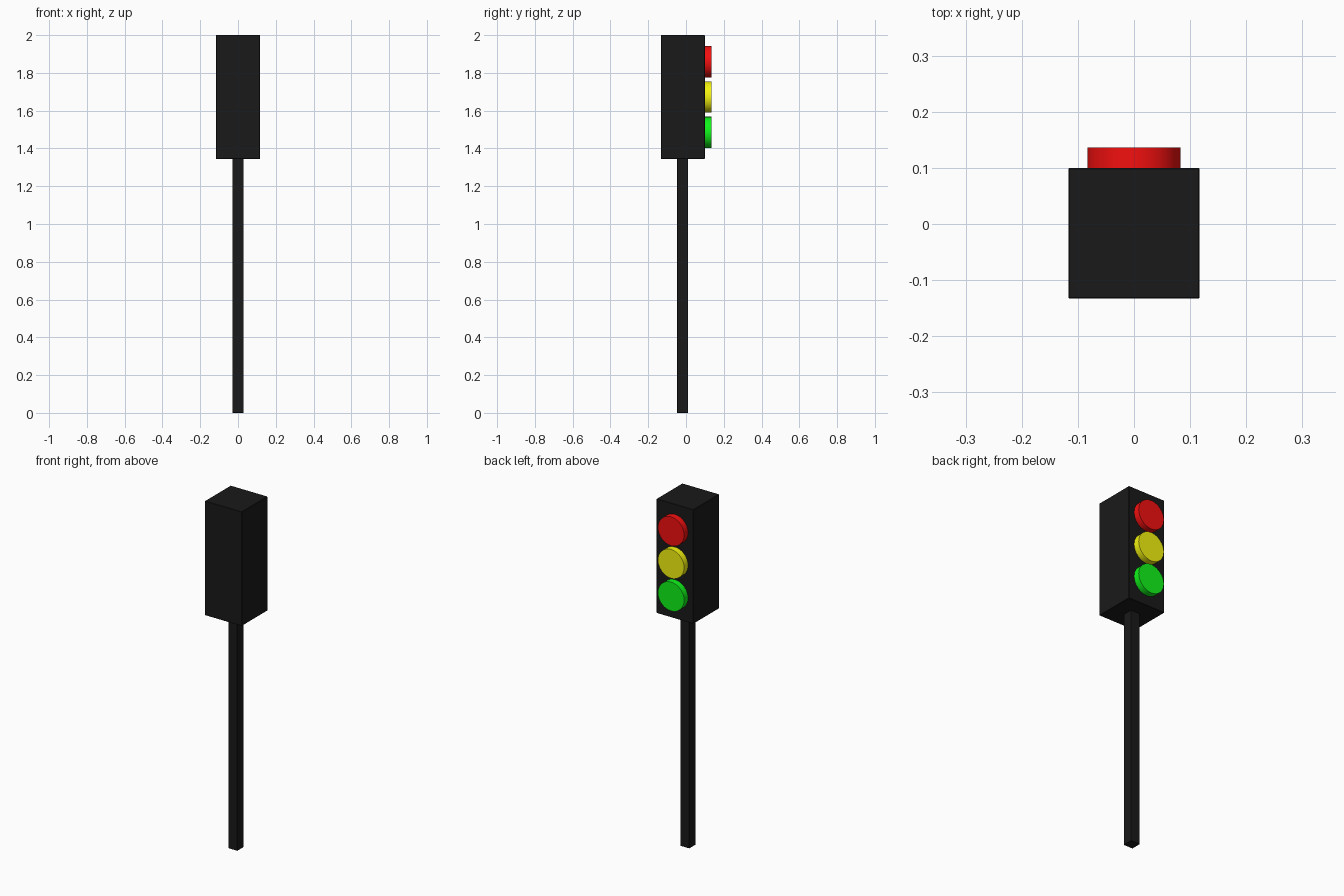
import bpy
from math import radians

default = bpy.data.objects.get("Cube")
if default:
    bpy.data.objects.remove(default, do_unlink=True)


def material(name, rgb):
    mat = bpy.data.materials.new(name)
    mat.use_nodes = True
    mat.diffuse_color = (*rgb, 1)
    mat.node_tree.nodes["Principled BSDF"].inputs["Base Color"].default_value = (*rgb, 1)
    return mat


def box(name, low, high, mat, bevel):
    size = [b - a for a, b in zip(low, high)]
    centre = [(a + b) / 2 for a, b in zip(low, high)]
    bpy.ops.mesh.primitive_cube_add(size=1, location=centre)
    obj = bpy.context.object
    obj.name = name
    obj.scale = size
    bpy.ops.object.transform_apply(location=False, rotation=False, scale=True)
    obj.data.materials.append(mat)
    mod = obj.modifiers.new("edge_softening", "BEVEL")
    mod.width = bevel
    mod.segments = 1
    return obj


def lamp(name, z, mat):
    # Disc facing the back, with its inner end sunk into the housing
    back, front = 0.08, 0.136
    bpy.ops.mesh.primitive_cylinder_add(
        vertices=32, radius=0.083, depth=front - back,
        location=(0, (back + front) / 2, z), rotation=(radians(90), 0, 0))
    obj = bpy.context.object
    obj.name = name
    obj.data.materials.append(mat)
    bpy.ops.object.shade_smooth_by_angle(angle=radians(30))


black = material("black_paint", (0.01, 0.01, 0.01))

# Square post and signal housing
box("post", (-0.029, -0.047, 0), (0.029, 0.011, 1.36), black, 0.001)
box("housing", (-0.117, -0.133, 1.345), (0.117, 0.1, 2), black, 0.002)

# Three lamps, top to bottom
lamps = (("red", (0.9, 0.005, 0.005)), ("yellow", (0.9, 0.9, 0.005)), ("green", (0.005, 0.9, 0.01)))
for i, (colour, rgb) in enumerate(lamps):
    lamp(colour + "_lamp", 1.859 - 0.187 * i, material(colour + "_glass", rgb))
